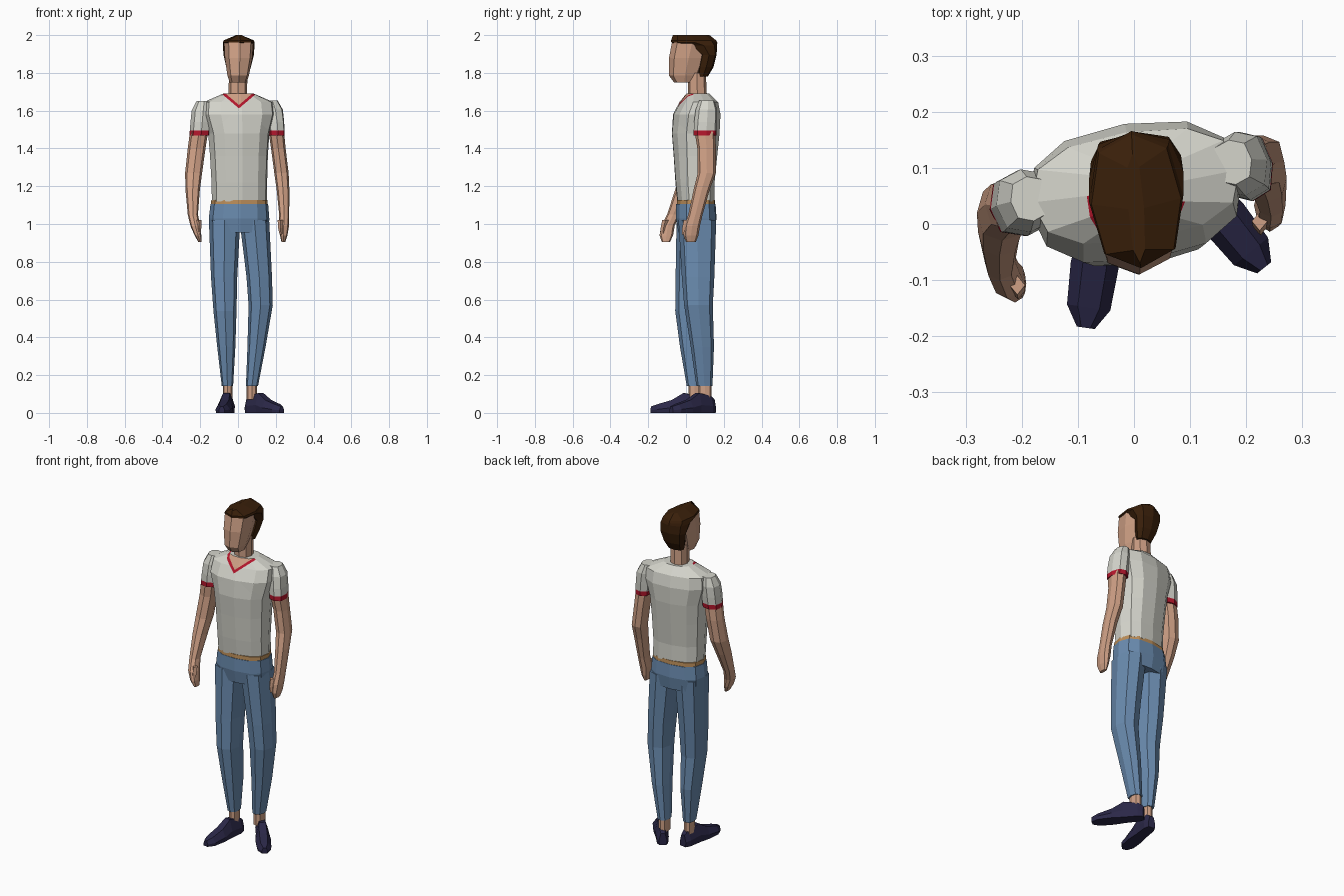
import bpy, bmesh, math
from mathutils import Vector, Matrix

COLOURS = {
    "shirt_grey": (0.66, 0.66, 0.60),
    "trim_red": (0.46, 0.008, 0.025),
    "skin": (0.62, 0.35, 0.235),
    "denim_blue": (0.145, 0.26, 0.43),
    "belt_tan": (0.50, 0.27, 0.10),
    "shoe_navy": (0.024, 0.021, 0.065),
    "hair_brown": (0.042, 0.014, 0.003),
}
MATS = {}
for key, rgb in COLOURS.items():
    MATS[key] = bpy.data.materials.new(key)
    MATS[key].diffuse_color = (*rgb, 1)


def skin_rings(name, rings, colours, edit=None):
    """Bridge equal point rings into a closed flat-shaded body."""
    names = [colours] if isinstance(colours, str) else colours
    slots = list(dict.fromkeys(names))
    bm = bmesh.new()
    loops = [[bm.verts.new(p) for p in ring] for ring in rings]
    n = len(loops[0])
    for i, (a, b) in enumerate(zip(loops, loops[1:])):
        for j in range(n):
            k = (j + 1) % n
            f = bm.faces.new((a[j], a[k], b[k], b[j]))
            f.material_index = slots.index(names[min(i, len(names) - 1)])
    bm.faces.new(loops[0][::-1]).material_index = 0
    bm.faces.new(loops[-1]).material_index = slots.index(names[-1])
    if edit:
        slots += edit(bm)
    bmesh.ops.recalc_face_normals(bm, faces=bm.faces)
    me = bpy.data.meshes.new(name)
    bm.to_mesh(me)
    bm.free()
    for s in slots:
        me.materials.append(MATS[s])
    ob = bpy.data.objects.new(name, me)
    bpy.context.collection.objects.link(ob)
    return ob


def loft(name, secs, colours, sides=8, yaw=0, box=0.8, edit=None):
    """Sections are (z, x0, x1, y0, y1); yaw in degrees turns each section."""
    rings = []
    for z, x0, x1, y0, y1 in secs:
        c = Vector(((x0 + x1) / 2, (y0 + y1) / 2, z))
        rot = Matrix.Rotation(math.radians(yaw), 3, 'Z')
        ring = []
        for i in range(sides):
            a = 2 * math.pi * i / sides - math.pi / 2
            u, v = (math.copysign(abs(t) ** box if abs(t) > 1e-6 else 0, t)
                    for t in (math.cos(a), math.sin(a)))
            ring.append(c + rot @ Vector((u * (x1 - x0) / 2, v * (y1 - y0) / 2, 0)))
        rings.append(ring)
    return skin_rings(name, rings, colours, edit)


# Shirt body with a V neckline cut into the front
def v_neck(bm):
    tip, slope = Vector((0.005, 0, 1.63)), 0.85
    for drop in (0, 0.018):
        for s in (-1, 1):
            front = [f for f in bm.faces if f.calc_center_median().y < 0.05
                     and f.calc_center_median().z > 1.5]
            geom = front + list({e for f in front for e in f.edges}) \
                + list({v for f in front for v in f.verts})
            bmesh.ops.bisect_plane(bm, geom=geom, plane_co=tip - Vector((0, 0, drop)),
                                   plane_no=(-s * slope, 0, 1))
    for f in bm.faces:
        c = f.calc_center_median()
        h = c.z - tip.z - slope * abs(c.x - tip.x)
        if c.y < 0.05 and h > -0.018:
            f.material_index = 2 if h > 0 else 1
    return ["trim_red", "skin"]


loft("shirt_body", [
    (1.12, -0.140, 0.155, -0.045, 0.150),
    (1.22, -0.142, 0.156, -0.055, 0.150),
    (1.36, -0.150, 0.160, -0.065, 0.165),
    (1.48, -0.160, 0.168, -0.075, 0.178),
    (1.58, -0.190, 0.195, -0.066, 0.180),
    (1.645, -0.185, 0.190, -0.030, 0.165),
    (1.69, -0.080, 0.085, 0.002, 0.125),
], "shirt_grey", sides=12, yaw=9, edit=v_neck)

# Sleeves with red cuffs
SLEEVE = ["shirt_grey", "shirt_grey", "shirt_grey", "trim_red"]
loft("left_sleeve", [
    (1.650, -0.220, -0.150, 0.005, 0.085),
    (1.600, -0.246, -0.140, -0.015, 0.098),
    (1.540, -0.252, -0.145, -0.022, 0.096),
    (1.495, -0.256, -0.148, -0.022, 0.092),
    (1.468, -0.258, -0.150, -0.022, 0.090),
], SLEEVE, yaw=9)
loft("right_sleeve", [
    (1.655, 0.140, 0.210, 0.070, 0.150),
    (1.605, 0.140, 0.238, 0.050, 0.165),
    (1.540, 0.150, 0.245, 0.042, 0.165),
    (1.495, 0.155, 0.247, 0.040, 0.163),
    (1.468, 0.158, 0.248, 0.040, 0.162),
], SLEEVE, yaw=9)

# Arms with mitten hands and thumbs
loft("left_arm", [
    (1.49, -0.254, -0.158, -0.016, 0.082),
    (1.40, -0.266, -0.172, -0.012, 0.082),
    (1.27, -0.280, -0.190, -0.030, 0.070),
    (1.18, -0.278, -0.202, -0.058, 0.030),
    (1.05, -0.266, -0.212, -0.100, -0.035),
    (0.99, -0.252, -0.200, -0.132, -0.060),
    (0.94, -0.230, -0.194, -0.140, -0.068),
    (0.905, -0.210, -0.192, -0.128, -0.085),
], "skin")
loft("right_arm", [
    (1.49, 0.162, 0.244, 0.046, 0.156),
    (1.40, 0.175, 0.252, 0.060, 0.158),
    (1.27, 0.192, 0.268, 0.062, 0.158),
    (1.18, 0.205, 0.272, 0.040, 0.125),
    (1.05, 0.218, 0.271, 0.012, 0.088),
    (0.99, 0.214, 0.270, -0.008, 0.074),
    (0.94, 0.222, 0.262, -0.014, 0.066),
    (0.905, 0.230, 0.250, 0.000, 0.052),
], "skin")
for name, x, y in (("left_thumb", -0.208, -0.112), ("right_thumb", 0.224, 0.002)):
    loft(name, [(1.02, x - 0.014, x + 0.014, y - 0.014, y + 0.02),
                (0.98, x - 0.012, x + 0.014, y - 0.022, y + 0.008),
                (0.945, x - 0.004, x + 0.010, y - 0.022, y)], "skin", sides=4)

# Neck, head and hair
loft("neck", [
    (1.62, -0.055, 0.055, 0.000, 0.120),
    (1.69, -0.050, 0.048, 0.010, 0.110),
    (1.80, -0.048, 0.050, 0.010, 0.105),
], "skin")
loft("head", [
    (1.748, -0.044, 0.044, -0.062, 0.040),
    (1.785, -0.056, 0.058, -0.090, 0.070),
    (1.88, -0.070, 0.076, -0.090, 0.110),
    (1.965, -0.074, 0.082, -0.074, 0.130),
], "skin", yaw=4)
loft("hair", [
    (1.78, -0.045, 0.050, 0.058, 0.115),
    (1.83, -0.062, 0.068, 0.060, 0.145),
    (1.895, -0.077, 0.084, 0.072, 0.162),
    (1.945, -0.080, 0.088, 0.012, 0.165),
    (1.960, -0.080, 0.088, -0.078, 0.166),
    (1.972, -0.076, 0.084, -0.079, 0.160),
    (2.00, -0.010, 0.018, -0.070, 0.125),
], "hair_brown", yaw=4)

# Belt and hips
loft("belt", [(1.095, -0.144, 0.158, -0.050, 0.155),
              (1.128, -0.142, 0.157, -0.048, 0.153)], "belt_tan", sides=12, yaw=5)
loft("jeans_hips", [
    (0.955, -0.150, 0.165, -0.040, 0.150),
    (1.03, -0.155, 0.166, -0.054, 0.162),
    (1.105, -0.146, 0.160, -0.052, 0.157),
], "denim_blue", sides=12, yaw=4)

# Legs: bare ankle below the jeans
LEG = ["skin", "denim_blue"]
loft("left_leg", [
    (0.07, -0.080, -0.030, 0.012, 0.078),
    (0.142, -0.080, -0.030, 0.012, 0.078),
    (0.142, -0.086, -0.026, 0.004, 0.086),
    (0.35, -0.110, -0.014, -0.032, 0.108),
    (0.54, -0.130, -0.008, -0.057, 0.100),
    (0.72, -0.143, -0.004, -0.055, 0.118),
    (1.02, -0.154, 0.012, -0.050, 0.145),
], LEG)
loft("right_leg", [
    (0.07, 0.046, 0.100, 0.065, 0.136),
    (0.142, 0.046, 0.100, 0.065, 0.136),
    (0.142, 0.042, 0.106, 0.055, 0.140),
    (0.35, 0.050, 0.146, 0.025, 0.148),
    (0.57, 0.056, 0.184, -0.010, 0.142),
    (0.72, 0.045, 0.180, -0.022, 0.150),
    (1.02, 0.008, 0.165, -0.040, 0.160),
], LEG)

# Shoes: cross-sections from heel to toe (fraction, half width, height)
SHOE = [(0, 0.022, 0.07), (0.1, 0.034, 0.09), (0.38, 0.036, 0.105),
        (0.6, 0.043, 0.068), (0.87, 0.039, 0.046), (1, 0.016, 0.034)]
for name, heel, toe in (("left_shoe", (-0.046, 0.095, 0), (-0.086, -0.185, 0)),
                        ("right_shoe", (0.052, 0.145, 0), (0.232, -0.078, 0))):
    heel, toe = Vector(heel), Vector(toe)
    side = (toe - heel).normalized().cross(Vector((0, 0, 1)))
    skin_rings(name, [[heel.lerp(toe, t) + side * (w * u) + Vector((0, 0, h * v))
                       for u, v in ((-0.9, 0), (-1, 0.4), (-0.5, 1), (0.5, 1), (1, 0.4), (0.9, 0))]
                      for t, w, h in SHOE], "shoe_navy")
